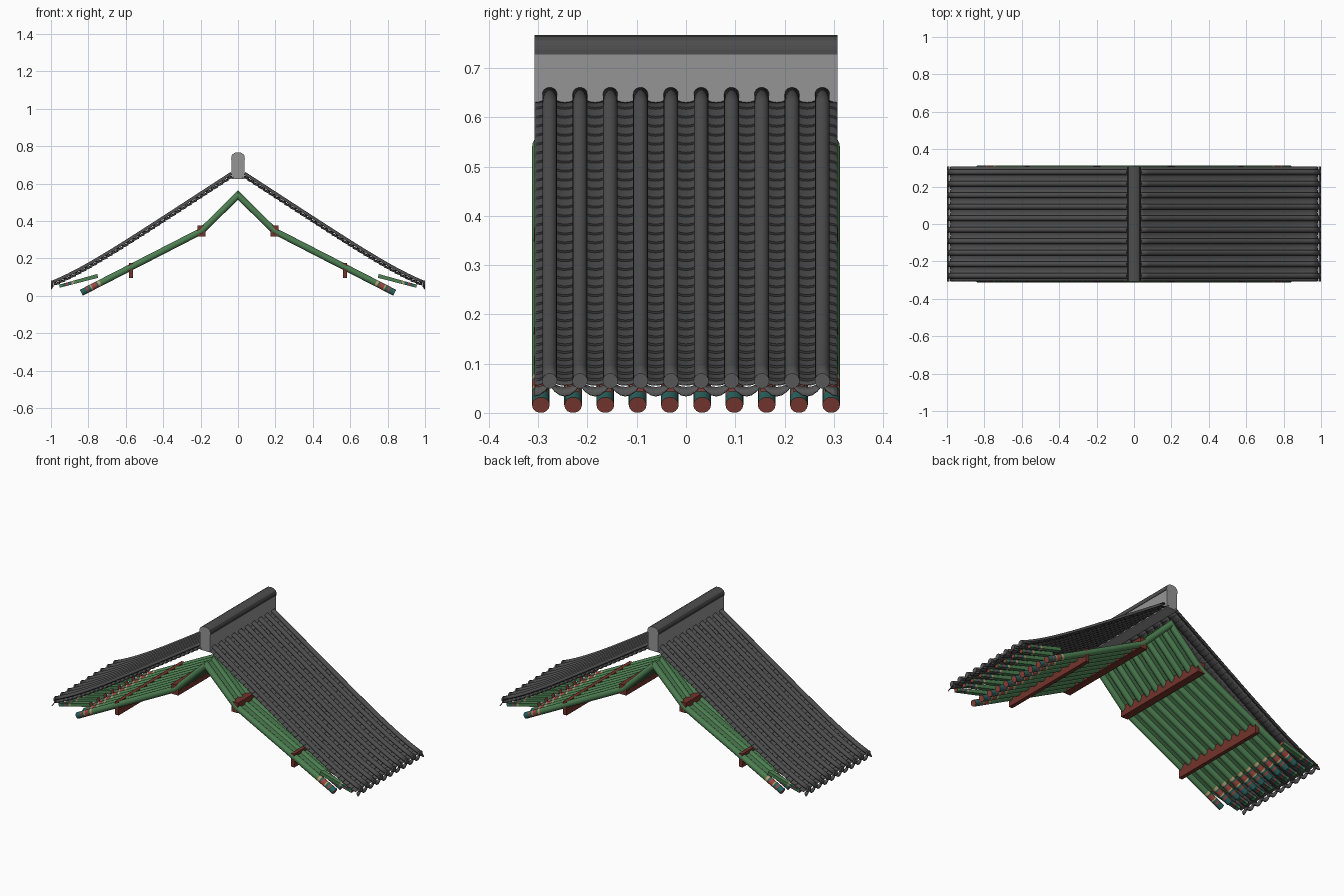
import bpy, bmesh, math
from mathutils import Vector

if "Cube" in bpy.data.objects:
    bpy.data.objects.remove(bpy.data.objects["Cube"])

# ---------- flat colours ----------
COL = {
    "tile_grey": (0.075, 0.075, 0.075), "tile_end_grey": (0.095, 0.095, 0.095),
    "plaster_grey": (0.30, 0.30, 0.30), "leaf_green": (0.075, 0.215, 0.085),
    "beam_red": (0.17, 0.033, 0.025), "paint_red": (0.32, 0.065, 0.05),
    "paint_teal": (0.025, 0.12, 0.11), "paint_cream": (0.50, 0.36, 0.16),
}
NAMES = list(COL)
MATS = []
for n in NAMES:
    m = bpy.data.materials.new(n)
    m.diffuse_color = (*COL[n], 1)
    m.use_nodes = True
    m.node_tree.nodes["Principled BSDF"].inputs["Base Color"].default_value = m.diffuse_color
    MATS.append(m)
ID = {n: i for i, n in enumerate(NAMES)}


class Part:
    """Collects lofted pieces into one object."""
    def __init__(self):
        self.bm = bmesh.new()

    def loft(self, rings, colours, closed=True, cap_colour=None):
        vs = [[self.bm.verts.new(p) for p in r] for r in rings]
        n = len(vs[0])
        for i in range(len(vs) - 1):
            c = colours if isinstance(colours, str) else colours[i]
            for j in range(n if closed else n - 1):
                k = (j + 1) % n
                f = self.bm.faces.new((vs[i][j], vs[i][k], vs[i + 1][k], vs[i + 1][j]))
                f.material_index = ID[c]
        if closed and cap_colour:
            for r in (vs[0], vs[-1]):
                self.bm.faces.new(r).material_index = ID[cap_colour]

    def extrude_y(self, profile, y0, y1, colour, cap=None):
        self.loft([[(x, y, z) for x, z in profile] for y in (y0, y1)],
                  colour, cap_colour=cap or colour)

    def finish(self, name, thick=0.0, angle=40):
        bmesh.ops.recalc_face_normals(self.bm, faces=self.bm.faces)
        me = bpy.data.meshes.new(name)
        self.bm.to_mesh(me)
        self.bm.free()
        for m in MATS:
            me.materials.append(m)
        for p in me.polygons:
            p.use_smooth = True
        me.set_sharp_from_angle(angle=math.radians(angle))
        ob = bpy.data.objects.new(name, me)
        bpy.context.collection.objects.link(ob)
        if thick:
            sol = ob.modifiers.new("thickness", 'SOLIDIFY')
            sol.thickness, sol.offset = thick, 0
        return ob


def roof_z(x):
    return 0.6645 - 0.65 * x + 0.0435 * x ** 6


def roof_point(x, n):
    """Point on the roof curve pushed out n along its normal."""
    d = -0.65 + 6 * 0.0435 * x ** 5
    l = math.hypot(1, d)
    return x - d / l * n, roof_z(x) + n / l


HALF = 0.3075           # half length of the roof
PITCH = 0.0615          # spacing of tile columns
COVERS = [(i - 4.5) * PITCH for i in range(10)]
RAFTERS = [(i - 4.5) * 0.0655 for i in range(10)]
APEX, KNEE, TAIL = Vector((0, 0.538)), Vector((0.195, 0.346)), Vector((0.838, 0.016))
SAG = 0.011


def trough_ys(c):
    ys = [c + PITCH * (k / 6 - 0.5) for k in range(7)]
    return [y for y in ys if abs(y) <= HALF + 1e-4]


for s, side in ((1, "right"), (-1, "left")):
    # overlapping concave trough tiles, stepped course by course
    p = Part()
    rows, x0, x1 = 34, 0.03, 0.985
    for i in range(11):
        c = (i - 5) * PITCH
        ys = trough_ys(c)
        rings = []
        for r in range(rows):
            for t, h in ((0.0, 0.0), (1.0, 0.005)):
                x = x0 + (x1 - x0) * (r + t) / rows
                ring = []
                for y in ys:
                    sag = SAG * (1 - ((y - c) / (PITCH / 2)) ** 2)
                    px, pz = roof_point(x, h - sag - 0.002)
                    ring.append((s * px, y, pz))
                rings.append(ring)
        p.loft(rings, "tile_grey", closed=False)
    p.finish("trough_tiles_" + side, 0.003, 30)

    # hanging drip plates at the eave
    p = Part()
    for i in range(11):
        c = (i - 5) * PITCH
        top, low = [], []
        for y in trough_ys(c):
            q = 1 - ((y - c) / (PITCH / 2)) ** 2
            z = roof_z(0.985) - 0.001 - SAG * q
            top.append((s * 0.987, y, z))
            low.append((s * 0.998, y, z - 0.006 - 0.012 * q))
        p.loft([top, low], "tile_end_grey", closed=False)
    p.finish("drip_tiles_" + side, 0.003)

    # half-round cover tiles and their end discs
    p, d = Part(), Part()
    for c in COVERS:
        rings = []
        for k in range(25):
            x = 0.03 + 0.955 * k / 24
            ring = []
            for a in range(9):
                th = math.pi * a / 8
                px, pz = roof_point(x, 0.003 + 0.0145 * math.sin(th))
                ring.append((s * px, c + 0.0135 * math.cos(th), pz))
            rings.append(ring)
        p.loft(rings, "tile_grey", closed=False)
        d.loft([[(s * x, c + 0.0155 * math.cos(a * math.pi / 8),
                  0.065 + 0.0155 * math.sin(a * math.pi / 8)) for a in range(16)]
                for x in (0.988, 0.999)], "tile_grey", cap_colour="tile_end_grey")
    p.finish("cover_tiles_" + side, 0.003)
    d.finish("cover_end_discs_" + side)

    # round rafters, bent at the knee, with painted bands at the tail
    p = Part()
    bands = [0.84, 0.86, 0.872, 0.91, 0.92, 0.94, 0.955, 1.0]
    cols = ["leaf_green", "leaf_green", "paint_cream", "paint_teal", "paint_red",
            "paint_cream", "paint_teal", "paint_red", "paint_teal"]
    u, l = (KNEE - APEX).normalized(), (TAIL - KNEE).normalized()
    nu, nl = Vector((-u.y, u.x)), Vector((-l.y, l.x))
    mid = (nu + nl).normalized()
    stations = [(APEX, Vector((0, 1)) / nu.y), (KNEE, mid / mid.dot(nl))]
    stations += [(KNEE.lerp(TAIL, b), nl) for b in bands]
    for c in RAFTERS:
        rings = []
        for pt, nv in stations:
            ring = []
            for a in range(14):
                th = 2 * math.pi * a / 14
                q = pt + nv * 0.018 * math.sin(th)
                ring.append((s * q.x, c + 0.018 * math.cos(th), q.y))
            rings.append(ring)
        p.loft(rings, cols, cap_colour="paint_red")
    p.finish("rafters_" + side)

    # thin boarding between the rafters
    p = Part()
    end = KNEE.lerp(TAIL, 0.86)
    line = [APEX, KNEE, end]
    prof = [(s * q.x, q.y + 0.009) for q in line] + [(s * q.x, q.y + 0.004) for q in reversed(line)]
    for a, b in zip(RAFTERS, RAFTERS[1:]):
        p.extrude_y(prof, a, b, "leaf_green")
    p.finish("rafter_boards_" + side)

    # square flying rafters above the tails
    p = Part()
    a, b = Vector((0.75, 0.106)), Vector((0.955, 0.051))
    for c in RAFTERS:
        rings = []
        for t in (0, 0.62, 0.68, 0.78, 0.84, 0.92, 1):
            q = a.lerp(b, t)
            h, w = 0.010 - 0.002 * t, 0.014 - 0.002 * t
            rings.append([(s * (q.x + 0.26 * dz), c + dy, q.y + dz)
                          for dy, dz in ((-w, -h), (w, -h), (w, h), (-w, h))])
        p.loft(rings, ["leaf_green", "paint_cream", "paint_teal", "paint_red",
                       "paint_teal", "leaf_green"], cap_colour="paint_red")
    p.finish("flying_rafters_" + side)

    # purlins carrying the rafters
    for name, xa, xb, za, zb in (("knee_purlin_", 0.173, 0.216, 0.316, 0.376),
                                 ("eave_purlin_", 0.562, 0.584, 0.095, 0.174)):
        p = Part()
        p.extrude_y([(s * xa, za), (s * xb, za), (s * xb, zb), (s * xa, zb)],
                    -0.309, 0.309, "beam_red")
        p.finish(name + side)

# ---------- ridge: plaster wall, tile course, half-round cap ----------
p = Part()
p.extrude_y([(-0.034, 0.625), (0.034, 0.625), (0.034, 0.73), (-0.034, 0.73)],
            -0.3075, 0.3075, "plaster_grey")
p.finish("ridge_wall")

p = Part()
p.extrude_y([(-0.037, 0.728), (0.037, 0.728), (0.037, 0.735), (-0.037, 0.735)],
            -0.3075, 0.3075, "tile_grey", "plaster_grey")
p.finish("ridge_tile_course")

p = Part()
cap = [(-0.035, 0.735), (0.035, 0.735), (0.035, 0.745), (0.030, 0.756), (0.018, 0.764),
       (0, 0.767), (-0.018, 0.764), (-0.030, 0.756), (-0.035, 0.745)]
p.extrude_y(cap, -0.3075, 0.3075, "tile_grey", "plaster_grey")
p.finish("ridge_cap", angle=25)
